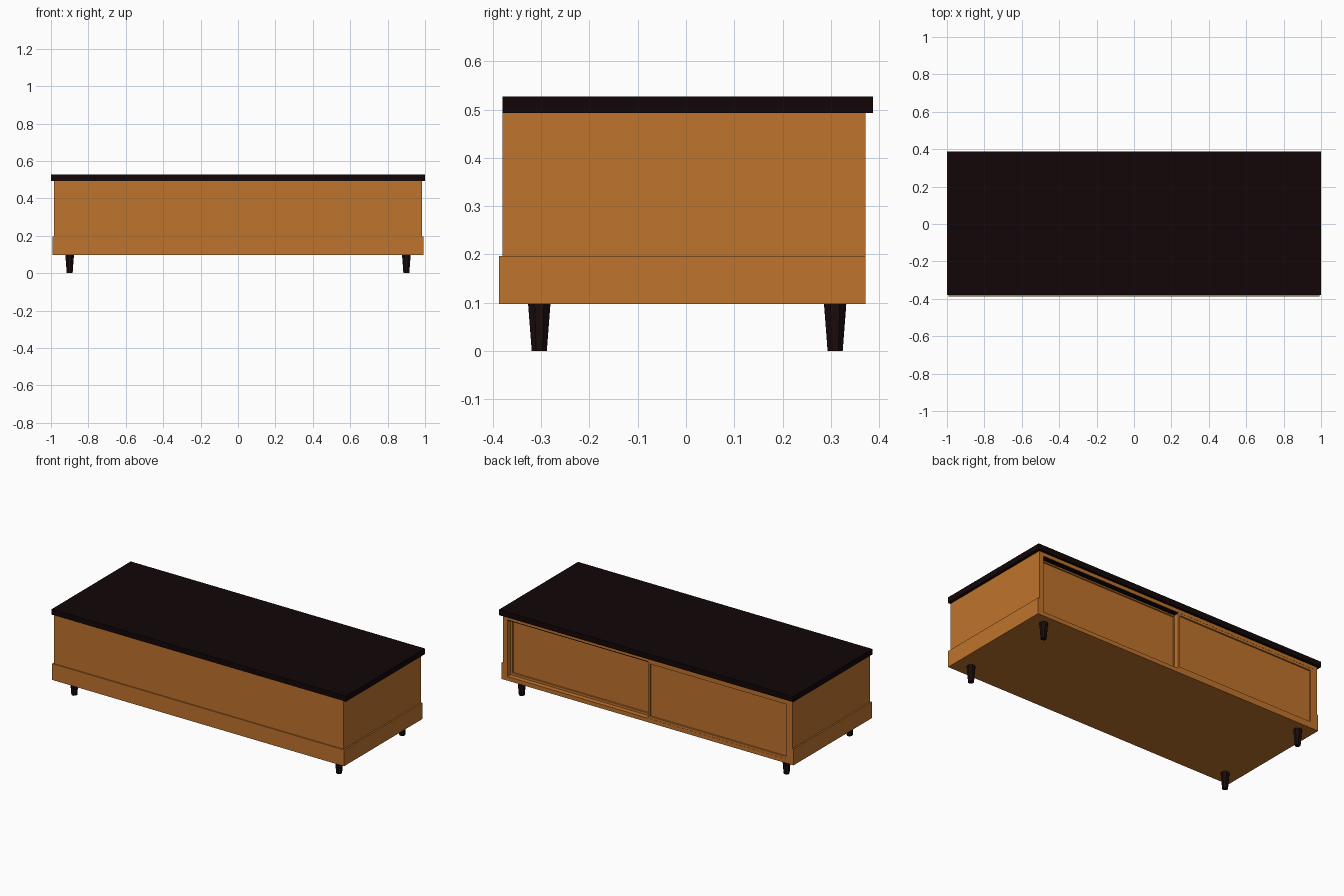
import bpy
import bmesh
from math import pi
from mathutils import Matrix

if "Cube" in bpy.data.objects:
    bpy.data.objects.remove(bpy.data.objects["Cube"])


def material(name, rgb):
    m = bpy.data.materials.new(name)
    m.use_nodes = True
    m.diffuse_color = (*rgb, 1)
    bsdf = m.node_tree.nodes["Principled BSDF"]
    bsdf.inputs["Base Color"].default_value = (*rgb, 1)
    bsdf.inputs["Roughness"].default_value = 0.6
    return m


WOOD = material("warm_wood", (0.52, 0.172, 0.026))
DARK = material("dark_top", (0.006, 0.0018, 0.002))
LEG = material("dark_leg", (0.011, 0.0036, 0.004))


def finish(name, bm, mat):
    mesh = bpy.data.meshes.new(name)
    bm.to_mesh(mesh)
    bm.free()
    mesh.materials.append(mat)
    ob = bpy.data.objects.new(name, mesh)
    bpy.context.collection.objects.link(ob)
    return ob


def box_bmesh(x, y, z):
    bm = bmesh.new()
    size = [b - a for a, b in (x, y, z)]
    mid = [(a + b) / 2 for a, b in (x, y, z)]
    mat = Matrix.Translation(mid) @ Matrix.Diagonal((*size, 1))
    bmesh.ops.create_cube(bm, size=1, matrix=mat)
    return bm


def box(name, x, y, z, mat=WOOD):
    return finish(name, box_bmesh(x, y, z), mat)


def door(name, x, y, z):
    """Sliding door with a sunken panel on its back-facing side."""
    bm = box_bmesh(x, y, z)
    bm.normal_update()
    face = max(bm.faces, key=lambda f: f.normal.y)
    bmesh.ops.inset_region(bm, faces=[face], thickness=0.02)
    bmesh.ops.inset_region(bm, faces=[face], thickness=0.001, depth=-0.008)
    return finish(name, bm, WOOD)


W, BACK, INNER = 0.983, 0.372, 0.32
LOW, HIGH = 0.097, 0.493
OPEN_X, OPEN_LOW, OPEN_HIGH = 0.953, 0.122, 0.472

# Table top and carcass
box("table_top", (-1, 1), (-0.38, 0.387), (HIGH, 0.527), DARK)
box("carcass", (-W, W), (-0.38, INNER), (LOW, HIGH))

# Frame around the door opening
box("bottom_rail", (-W, W), (INNER, BACK), (LOW, OPEN_LOW))
box("top_rail", (-W, W), (INNER, BACK), (OPEN_HIGH, HIGH))
for side, s in (("left", 1), ("right", -1)):
    box(side + "_stile", sorted((s * OPEN_X, s * W)), (INNER, BACK), (OPEN_LOW, OPEN_HIGH))

# Sliding doors and the dark track above the recessed one
door("left_door", (-0.01, OPEN_X), (INNER, 0.342), (OPEN_LOW, OPEN_HIGH))
door("right_door", (-OPEN_X, 0), (0.343, 0.371), (OPEN_LOW, OPEN_HIGH))
box("door_track", (0, OPEN_X), (0.342, 0.37), (OPEN_HIGH - 0.006, OPEN_HIGH), DARK)

# Skirt along the front and the ends
box("front_skirt", (-0.992, 0.992), (-0.387, -0.38), (LOW, 0.197))
for side, s in (("left", 1), ("right", -1)):
    box(side + "_skirt", sorted((s * W, s * 0.992)), (-0.38, BACK), (LOW, 0.197))

# Tapered legs
for row, y in (("front", -0.304), ("back", 0.309)):
    for side, x in (("left", 0.9), ("right", -0.9)):
        bm = bmesh.new()
        place = Matrix.Translation((x, y, LOW / 2)) @ Matrix.Rotation(pi / 8, 4, "Z")
        bmesh.ops.create_cone(bm, cap_ends=True, segments=8, radius1=0.017,
                              radius2=0.025, depth=LOW, matrix=place)
        finish(f"{row}_{side}_leg", bm, LEG)
